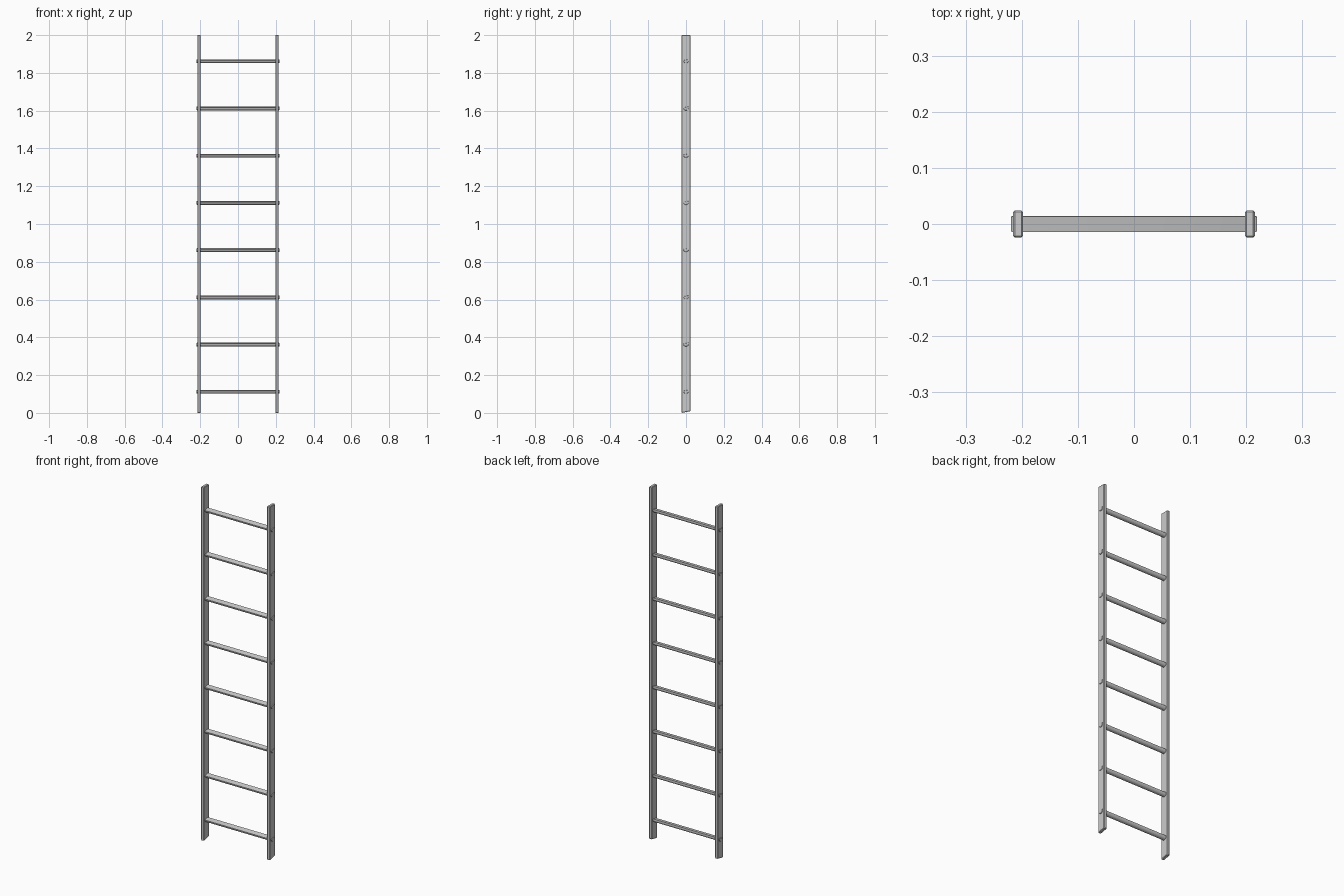
import bpy, bmesh, math
from mathutils import Matrix

if "Cube" in bpy.data.objects:
    bpy.data.objects.remove(bpy.data.objects["Cube"])

SLOPE = 0.2          # lean of the foot cut and the rung treads
RAIL_X = 0.2065


def finish(name, bm, smooth=True):
    bmesh.ops.recalc_face_normals(bm, faces=bm.faces)
    me = bpy.data.meshes.new(name)
    bm.to_mesh(me)
    bm.free()
    ob = bpy.data.objects.new(name, me)
    bpy.context.collection.objects.link(ob)
    if smooth:
        bpy.context.view_layer.objects.active = ob
        ob.select_set(True)
        bpy.ops.object.shade_smooth_by_angle(angle=math.radians(30))
        ob.select_set(False)
    return ob


def rail(name, x):
    # bevelled board with a slanted foot
    w, d = 0.018, 0.048
    bm = bmesh.new()
    bmesh.ops.create_cube(bm, size=1, matrix=Matrix.Translation((x, 0, 1)) @ Matrix.Diagonal((w, d, 2, 1)))
    bmesh.ops.bevel(bm, geom=bm.edges[:], offset=0.003, segments=1, affect='EDGES')
    for v in bm.verts:
        if v.co.z < 1:
            v.co.z += (v.co.y + d / 2) * SLOPE
    low = min(v.co.z for v in bm.verts)
    for v in bm.verts:
        if v.co.z < 1:
            v.co.z -= low
    finish(name, bm, False)


def rung(name, z):
    # D-shaped bar with a flat, tilted tread and chamfered ends
    r, n, flat = 0.0145, 16, math.radians(12)
    tilt = math.atan(SLOPE)
    pts = []
    for i in range(n + 1):
        a = math.pi - flat + (math.pi + 2 * flat) * i / n + tilt
        pts.append((r * math.cos(a), r * math.sin(a) + 0.004))
    bm = bmesh.new()
    rings = [[bm.verts.new((x, y * s, z + h * s)) for y, h in pts]
             for x, s in ((-0.219, 0.88), (-0.217, 1), (0.217, 1), (0.219, 0.88))]
    for a, b in zip(rings, rings[1:]):
        for i in range(n + 1):
            j = (i + 1) % (n + 1)
            bm.faces.new((a[i], a[j], b[j], b[i]))
    bm.faces.new(rings[0])
    bm.faces.new(rings[-1])
    finish(name, bm)


# side rails
rail("rail_left", -RAIL_X)
rail("rail_right", RAIL_X)

# evenly spaced rungs
for i in range(8):
    rung(f"rung_{i + 1}", 0.112 + 0.25 * i)
